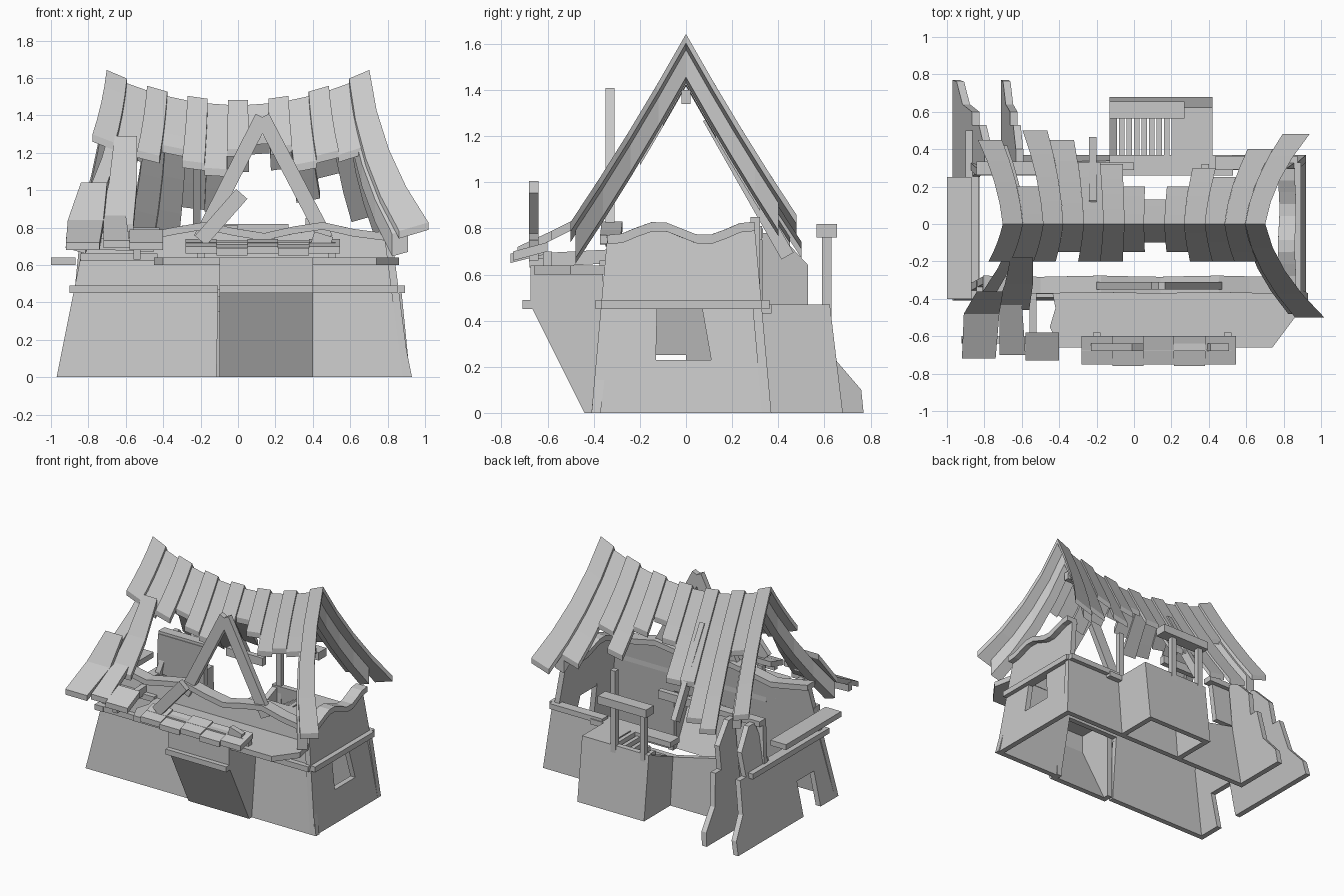
import bpy, bmesh
from math import sin
from mathutils import Vector

cube = bpy.data.objects.get("Cube")
if cube:
    bpy.data.objects.remove(cube)

shade = (0.58, 0.58, 0.58, 1)
grey = bpy.data.materials.new("plain_grey")
grey.use_nodes = True
grey.diffuse_color = shade
grey.node_tree.nodes["Principled BSDF"].inputs["Base Color"].default_value = shade

# Shared heights and sizes
BAND, LEDGE, CAP = 0.47, 0.64, 0.78
THICK = 0.04
BAY_RIGHT, BAY_LEFT = -0.1, 0.4
X, Y, Z = Vector((THICK, 0, 0)), Vector((0, THICK, 0)), Vector((0, 0, THICK))


def loft(name, rings):
    """Closed solid through equal-sized rings of points."""
    bm = bmesh.new()
    rows = [[bm.verts.new(point) for point in ring] for ring in rings]
    for lower, upper in zip(rows, rows[1:]):
        for i in range(len(lower)):
            bm.faces.new((lower[i - 1], lower[i], upper[i], upper[i - 1]))
    bm.faces.new(rows[0])
    bm.faces.new(rows[-1][::-1])
    bmesh.ops.recalc_face_normals(bm, faces=bm.faces)
    mesh = bpy.data.meshes.new(name)
    bm.to_mesh(mesh)
    bm.free()
    mesh.materials.append(grey)
    bpy.context.collection.objects.link(bpy.data.objects.new(name, mesh))


def slab(name, outline, offset):
    loft(name, [outline, [Vector(point) + offset for point in outline]])


def wall(name, place, outline, inward):
    slab(name, [place(u, z) for u, z in outline], inward)


def panel(name, place, start, end, bottom, top, inward):
    wall(name, place, [(start, bottom), (end, bottom), (end, top), (start, top)], inward)


def beam(name, points, width=THICK, height=0.06):
    """Bar swept along a path."""
    points = [Vector(point) for point in points]
    along = points[-1] - points[0]
    side = along.cross(Z).normalized() * width / 2
    up = side.cross(along).normalized() * height / 2
    loft(name, [[p - side - up, p + side - up, p + side + up, p - side + up] for p in points])


def trim(name, place, start, end, height=BAND):
    beam(name, [place(start, height), place(end, height)], 0.07, THICK)


def board(name, rows):
    """Bent board; each row gives its ends in x, then y and z."""
    loft(name, [[Vector((a, y, z)), Vector((b, y, z)), Vector((b, y, z)) - Z, Vector((a, y, z)) - Z]
                for a, b, y, z in rows])


def post(name, x, y, bottom, top):
    half = THICK / 2
    corners = [(x - half, y - half), (x + half, y - half), (x + half, y + half), (x - half, y + half)]
    loft(name, [[(a, b, z) for a, b in corners] for z in (bottom, top)])


# Wall planes, leaning as they rise; u runs along each wall
def front(u, z):
    return (u * (0.95 - 0.2 * z) - 0.02, -0.41 + 0.11 * z, z)


def back(u, z):
    return (u * (0.92 - 0.1 * z), 0.37 - 0.09 * z, z)


def left(u, z):
    return (0.92 - 0.13 * z, u * (0.39 - 0.09 * z) - 0.02, z)


def right(y, z):
    return (-0.97 + 0.22 * z, y, z)


def inner(y, z):
    return (-0.71 + 0.1 * z, y, z)


def bay(x, z):
    return (x, -0.44 - 0.5 * min(z, BAND), z)


def annex(x, z):
    return (x, 0.68 - 0.12 * z, z)


def wavy_wall(name, place, inward, wave):
    """Upper wall with a sagging cap along its broken top."""
    top = [(k / 5, wave(k / 5)) for k in range(-5, 6)]
    wall(name, place, [(1, BAND), (-1, BAND)] + top, inward)
    beam(name + "_cap", [place(u, z) for u, z in top], 0.09, THICK)


# Main walls; the left one has a window, the right one a low doorway
panel("front_wall_right", front, -1, -0.1, 0, BAND, Y)
panel("front_wall_left", front, BAY_LEFT, 1, 0, BAND, Y)
wavy_wall("front_wall_upper", front, Y, lambda u: CAP + 0.03 * sin(8 * u - 3))
wavy_wall("left_wall_upper", left, -X, lambda u: CAP - 0.03 * sin(5 * u))
wall("left_wall_lower", left,
     [(-1, 0), (1, 0), (1, BAND), (0.25, BAND), (0.35, 0.23), (-0.3, 0.23), (-0.3, BAND), (-1, BAND)], -X)
wall("back_wall", back,
     [(-0.75, 0), (1, 0), (1, BAND), (0.3, BAND), (0.2, 0.35), (-0.15, 0.35), (-0.4, 0.4), (-0.75, BAND)], -Y)
panel("back_wall_fragment", back, -1, -0.55, BAND, CAP, -Y)
trim("back_wall_fragment_cap", back, -1, -0.5, CAP)

# Right wall and its inner twin, crumbling toward the back
broken_end = [(0.77, 0), (0.76, 0.1), (0.64, 0.24), (0.6, BAND), (0.53, BAND),
              (0.53, LEDGE), (0.4, CAP), (0.33, CAP)]
doorway = [(-0.4, 0), (-0.2, 0), (-0.2, 0.25), (0, 0.25), (0, 0)]
wall("right_wall", right, doorway + broken_end + [(0.25, BAND), (-0.36, BAND)], X)
wall("inner_wall", inner, [(0.33, 0)] + broken_end, X)

# Trim band around the walls
trim("band_front_right", front, -1.02, BAY_RIGHT)
trim("band_front_left", front, BAY_LEFT, 1.02)
trim("band_left", left, -1, 1)
trim("band_back_left", back, 0.5, 1)
trim("band_right", right, -0.4, 0.5)
trim("band_bay", bay, BAY_RIGHT, BAY_LEFT)

# Jettied bay with a broken platform on top
panel("bay_face", bay, BAY_RIGHT, BAY_LEFT, 0, BAND, Y)
panel("bay_face_upper", bay, BAY_RIGHT, BAY_LEFT, BAND, LEDGE, Y)
for name, x, inward in (("bay_side_right", BAY_RIGHT, X), ("bay_side_left", BAY_LEFT, -X)):
    slab(name, [(x, -0.36, 0), bay(x, 0), bay(x, BAND), bay(x, LEDGE), (x, -0.36, LEDGE)], inward)
platform = [(-0.45, -0.3), (-0.42, -0.45), (-0.45, -0.55), (-0.4, -0.66), (0.74, -0.66), (0.86, -0.5), (0.82, -0.3)]
slab("bay_platform", [(x, y, LEDGE) for x, y in platform], -Z)
board("right_ledge", [(-1, -0.87, -0.4, LEDGE), (-1, -0.87, 0.25, LEDGE)])
trim("front_ledge", front, -1, -0.5, LEDGE)

# Front gable frame and broken rafter stubs
for name, x in (("gable_rafter_right", -0.2), ("gable_rafter_left", 0.47)):
    beam(name, [(x, -0.33, 0.74), (0.13, -0.33, 1.39)], height=0.08)
beam("broken_rafter_right", [(-0.2, -0.66, 0.73), (0.02, -0.66, 0.98)], height=0.08)
beam("broken_rafter_left", [(0.5, -0.66, 0.72), (0.4, -0.66, 0.75)], height=0.06)

# Front eave boards on brackets
for i in range(5):
    x, dip = 0.165 * i - 0.28, 0.01 * (i % 2)
    board(f"bay_eave_{i}", [(x, x + 0.165, -0.6, 0.74 - dip), (x, x + 0.165, -0.75 - dip, 0.7 - dip)])
beam("bay_eave_beam", [(-0.28, -0.66, 0.69), (0.52, -0.66, 0.69)])
for x in (-0.2, 0.5):
    post("eave_bracket", x, -0.6, 0.61, 0.7)


# Sagging roof that fans out toward the eaves, less so at the back
def roof(x, y, drop):
    out = abs(y)
    fan = 1 if y < 0 else 0.8 if x > 0 else 0.5
    spread = 1 + fan * (0.3 * out + 1.2 * out ** 2)
    return Vector((x * spread, y, 1.48 + 0.33 * x ** 2 - 1.78 * out + 0.3 * out ** 2 - drop))


def roof_board(name, start, end, reach, drop, depth):
    """Board from the ridge down to y = reach, following the roof curve."""
    down = Vector((0, 0, -depth))
    rings = []
    for k in range(5):
        a, b = roof(start, reach * k / 4, drop), roof(end, reach * k / 4, drop)
        rings.append([a, b, b + down, a + down])
    loft(name, rings)


# Shingle lengths from right to left, with broken ones in the middle
front_reach = [0.2, 0.2, 0.2, 0.15, 0.2, 0.2, 0.15, 0.1, 0.15, 0.2, 0.2, 0.2, 0.5]
back_reach = [0.45, 0.2, 0.5, 0.45, 0.33, 0.32, 0.2, 0.13, 0.2, 0.3, 0.25, 0.4, 0.48]
width = 0.108
for i, (ahead, behind) in enumerate(zip(front_reach, back_reach)):
    x, drop = width * (i - len(back_reach) / 2), 0.025 * (i % 2)
    roof_board(f"front_shingle_{i}", x, x + width, -ahead, drop, THICK)
    roof_board(f"back_shingle_{i}", x, x + width, behind, drop, THICK)

# End rafters under the shingles, and the ridge pole
for x, reach in ((-0.64, -0.47), (-0.64, 0.42), (0.58, -0.48), (0.58, 0.4)):
    roof_board("end_rafter", x, x + 0.06, reach, THICK, 0.12)
beam("ridge_pole", [(-0.62, 0, 1.37), (0.62, 0, 1.37)])
beam("rear_rafter", [(-0.22, 0.44, 0.68), (-0.22, 0.1, 1.28)])

# Flared eave at the right front corner
board("long_board", [(-0.66, -0.54, -0.18, 1.29), (-0.69, -0.54, -0.32, 1.04), (-0.74, -0.56, -0.46, 0.82)])
board("eave_outer", [(-0.84, -0.7, -0.36, 1.04), (-0.91, -0.72, -0.48, 0.84), (-0.92, -0.74, -0.72, 0.72)])
board("eave_middle", [(-0.72, -0.6, -0.42, 0.87), (-0.72, -0.58, -0.7, 0.73)])
board("eave_inner", [(-0.58, -0.4, -0.58, 0.79), (-0.58, -0.4, -0.73, 0.72)])
beam("eave_beam", [(-0.92, -0.62, 0.72), (-0.45, -0.62, 0.7)])
beam("eave_strut", [(-0.54, -0.3, 0.68), (-0.54, -0.68, 0.66)])

# Rear annex with leaning walls, steps and a post frame
annex_right, annex_left = -0.13, 0.42
panel("annex_back", annex, annex_right, annex_left, 0, BAND, -Y)
for name, x, inward, top in (("annex_side_right", annex_right, X, 0.35), ("annex_side_left", annex_left, -X, BAND)):
    slab(name, [(x, 0.35, 0), annex(x, 0), annex(x, BAND), (x, 0.33, top)], inward)
board("annex_floor", [(0.2, annex_left, 0.3, BAND), (0.2, annex_left, 0.62, BAND)])
board("rear_platform", [(annex_right, 0.53, 0.26, BAND), (annex_right, 0.53, 0.37, BAND)])
for i in range(7):
    x, z = annex_right + 0.05 + i * THICK, 0.32 + 0.025 * i
    board(f"step_{i}", [(x, x + 0.03, 0.36, z), (x, x + 0.03, 0.6, z)])
for x in (-0.08, 0.16):
    post("annex_post", x, 0.61, THICK, CAP)
beam("annex_crossbar", [(annex_right, 0.61, 0.79), (0.27, 0.61, 0.79)], 0.09)

# Loose post and purlin at the back
post("rear_post_left", 0.38, 0.3, BAND, 0.85)
beam("rear_purlin", [(-0.3, 0.31, CAP), (0, 0.31, CAP)])
